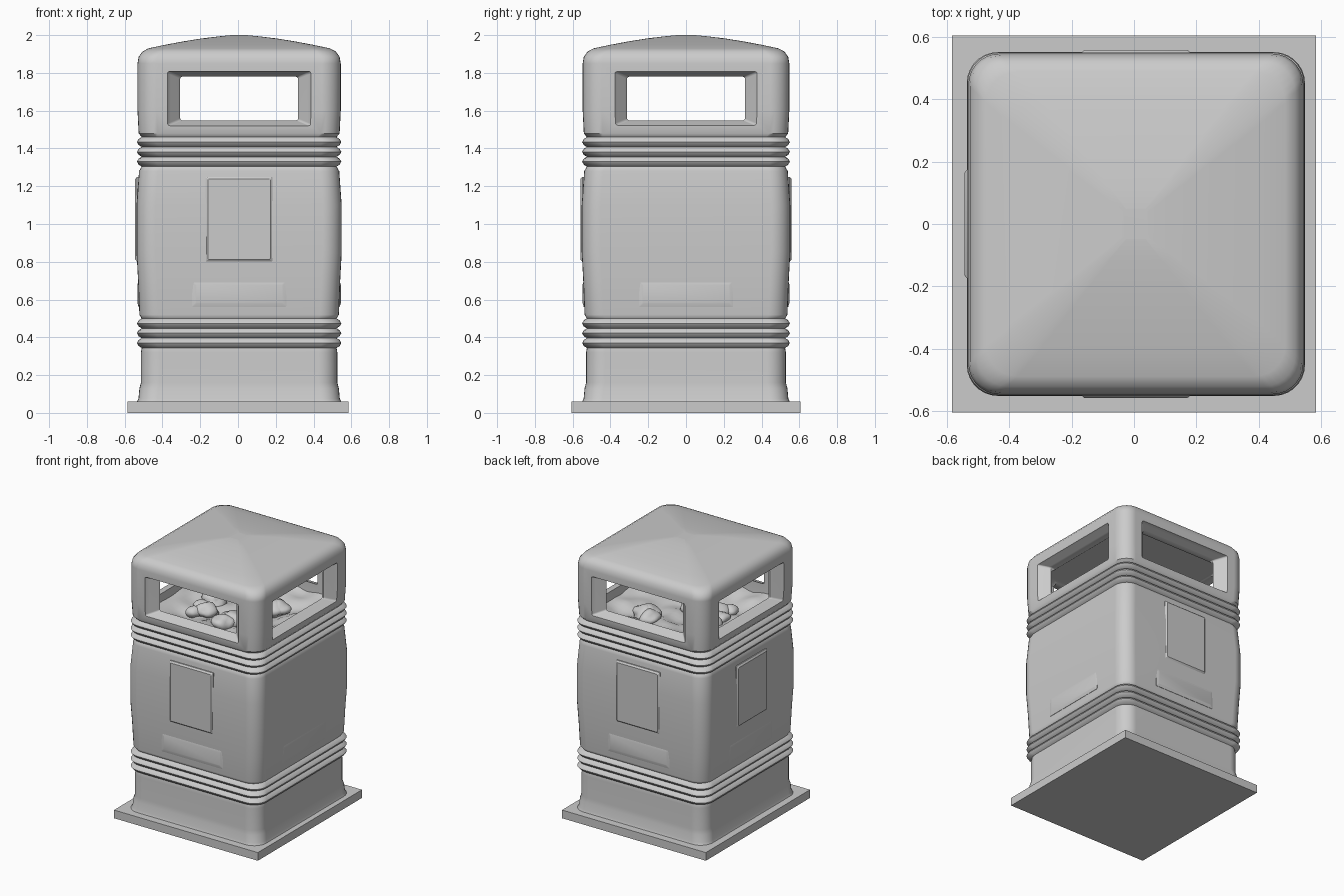
import bpy, bmesh, random
from math import pi, cos, sin, radians
from mathutils import Vector, Matrix, noise

if "Cube" in bpy.data.objects:
    bpy.data.objects.remove(bpy.data.objects["Cube"])

random.seed(4)
CX = 0.006  # body sits very slightly right of the plate centre


def new_object(name, bm, loc=(0, 0, 0), rot=(0, 0, 0)):
    bmesh.ops.recalc_face_normals(bm, faces=bm.faces)
    mesh = bpy.data.meshes.new(name)
    bm.to_mesh(mesh)
    bm.free()
    ob = bpy.data.objects.new(name, mesh)
    ob.location, ob.rotation_euler = loc, rot
    bpy.context.collection.objects.link(ob)
    return ob


def loft(name, rings, loc=(0, 0, 0), rot=(0, 0, 0), seg=7):
    """Closed solid through rounded rectangles (half_x, half_y, radius, z)."""
    bm = bmesh.new()
    loops = []
    for hx, hy, r, z in rings:
        loop = []
        for q, (sx, sy) in enumerate([(1, 1), (-1, 1), (-1, -1), (1, -1)]):
            for i in range(seg + 1):
                a = (q + i / seg) * pi / 2
                loop.append(bm.verts.new((sx * (hx - r) + r * cos(a),
                                          sy * (hy - r) + r * sin(a), z)))
        loops.append(loop)
    n = len(loops[0])
    for lo, hi in zip(loops, loops[1:]):
        for i in range(n):
            j = (i + 1) % n
            bm.faces.new((lo[i], lo[j], hi[j], hi[i]))
    bm.faces.new(loops[0][::-1])
    bm.faces.new(loops[-1])
    return new_object(name, bm, loc, rot)


def activate(ob):
    bpy.ops.object.select_all(action='DESELECT')
    ob.select_set(True)
    bpy.context.view_layer.objects.active = ob


def smooth(ob, angle=35):
    activate(ob)
    bpy.ops.object.shade_smooth_by_angle(angle=radians(angle))


def cut(ob, cutter):
    mod = ob.modifiers.new("cut", 'BOOLEAN')
    mod.operation, mod.solver, mod.object = 'DIFFERENCE', 'EXACT', cutter
    activate(ob)
    bpy.ops.object.modifier_apply(modifier=mod.name)
    bpy.data.objects.remove(cutter, do_unlink=True)


# base plate
bm = bmesh.new()
bmesh.ops.create_cube(bm, size=1, matrix=Matrix.Translation((0, 0, 0.03))
                      @ Matrix.Diagonal((1.17, 1.21, 0.06, 1)))
new_object("base_plate", bm)

# body profile: skirt, lower ribs, bulging panel, upper ribs, hood, domed roof
def ribs(z0):
    out = []
    for k in range(3):
        z = z0 + k * 0.052
        out += [(0.516, z - 0.026), (0.532, z - 0.016), (0.541, z),
                (0.532, z + 0.016)]
    return out + [(0.516, z0 + 0.13)]

profile = [(0.545, 0.05), (0.533, 0.075), (0.528, 0.13), (0.52, 0.16), (0.52, 0.32)]
profile += ribs(0.37)
profile += [(0.528, 0.52), (0.535, 0.7), (0.543, 0.85), (0.543, 1.1), (0.53, 1.28)]
profile += ribs(1.33)
profile += [(0.532, 1.48), (0.538, 1.6), (0.538, 1.85), (0.532, 1.885),
            (0.512, 1.913), (0.48, 1.93), (0.39, 1.949), (0.3, 1.966),
            (0.2, 1.982), (0.11, 1.993), (0.04, 2.0)]
body = loft("bin_body", [(h, h + 0.009, min(0.1, h * 0.22), z) for h, z in profile],
            (CX, 0, 0))

# hollow interior behind the hood
cut(body, loft("cavity_cutter", [(0.44, 0.45, 0.07, 1.36), (0.46, 0.47, 0.07, 1.42),
                                 (0.46, 0.47, 0.07, 1.76), (0.42, 0.43, 0.07, 1.79)],
               (CX, 0, 0)))

# flared openings cut straight through, front to back and side to side
flare = [(0.0, 0.47), (0.012, 0.485), (0.05, 0.522), (0.066, 0.54), (0.08, 0.6)]
flare = [(e, -d) for e, d in reversed(flare)] + flare
for turn in (0, pi / 2):
    rings = [(0.312 + e, 0.116 + 0.42 * e, 0.012, d) for e, d in flare]
    cut(body, loft("opening_cutter", rings, (CX, 0, 1.664), (pi / 2, 0, turn), 3))
smooth(body, 38)
body.modifiers.new("even_shading", 'WEIGHTED_NORMAL').keep_sharp = True


# raised plaques on the faces
def plaque(name, turn, dist, z, hx, hz, height, slope):
    p = Matrix.Rotation(turn, 3, 'Z') @ Vector((0, -dist, z))
    rings = [(hx + slope, hz + slope, 0.006, -0.03), (hx + slope, hz + slope, 0.006, 0),
             (hx, hz, 0.006, height)]
    ob = loft(name, rings, (p.x + CX, p.y, p.z), (pi / 2, 0, turn), 2)
    smooth(ob, 20)


for side, turn, dist in (("front", 0, 0.549), ("right", pi / 2, 0.54),
                         ("back", pi, 0.549), ("left", 3 * pi / 2, 0.54)):
    if side != "right":
        plaque(side + "_plaque", turn, dist, 1.025, 0.165, 0.213, 0.01, 0.012)
    plaque(side + "_lower_label", turn, dist - 0.008, 0.63, 0.23, 0.05, 0.006, 0.02)

# rubbish: a crumpled sheet that dips in the middle, with loose lumps on it
bm = bmesh.new()
bmesh.ops.create_grid(bm, x_segments=30, y_segments=30, size=0.47)
for v in bm.verts:
    edge = max(abs(v.co.x), abs(v.co.y)) / 0.47
    v.co.z = 1.41 + 0.08 * edge ** 2 + 0.035 * noise.noise(v.co * 7)
liner = new_object("crumpled_liner", bm, (CX, 0, 0))
smooth(liner, 60)

bm = bmesh.new()
for i in range(12):
    r = random.uniform(0.05, 0.085)
    pos = Vector((random.uniform(-0.3, 0.3), random.uniform(-0.3, 0.3), 1.44))
    made = bmesh.ops.create_icosphere(bm, subdivisions=3, radius=r)
    for v in made["verts"]:
        v.co *= 1 + 0.4 * noise.noise(v.co * 14 + pos * 9)
        v.co.z *= 0.75
        v.co += pos
smooth(new_object("rubbish_lumps", bm, (CX, 0, 0)), 60)
